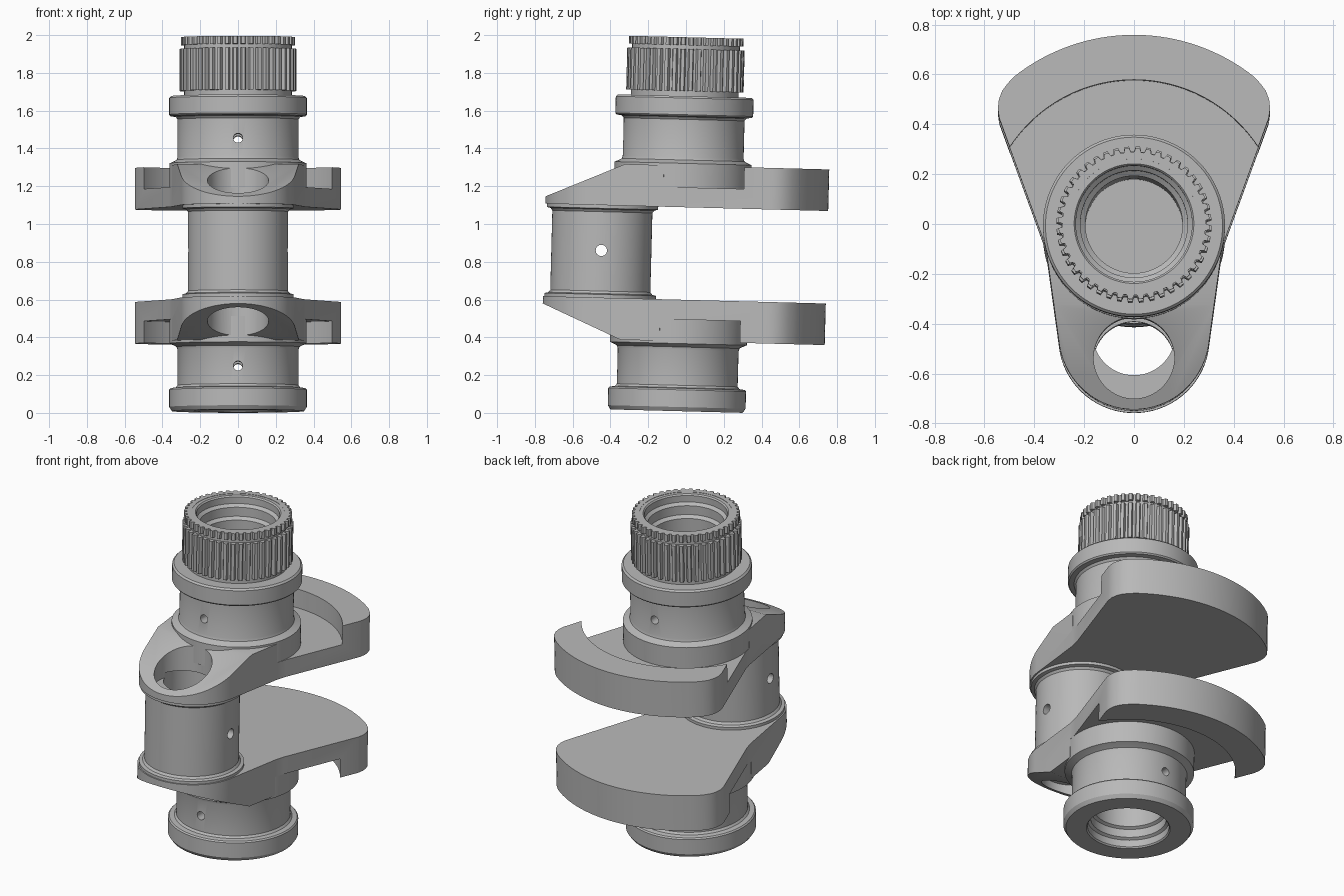
import bpy, bmesh, math
from mathutils import Matrix, Vector

if "Cube" in bpy.data.objects:
    bpy.data.objects.remove(bpy.data.objects["Cube"])

MID = 0.835          # mirror height between the two webs
PIN_Y = -0.42        # crankpin offset from the main axis
TILT = Matrix.Translation((0, -0.05, 0.0094)) @ Matrix.Rotation(-0.026, 4, 'X')

steel = bpy.data.materials.new("steel grey")
steel.diffuse_color = (0.48, 0.48, 0.48, 1)
steel.use_nodes = True
steel.node_tree.nodes["Principled BSDF"].inputs["Base Color"].default_value = steel.diffuse_color


def finish(name, bm):
    bmesh.ops.remove_doubles(bm, verts=bm.verts, dist=1e-5)
    bmesh.ops.recalc_face_normals(bm, faces=bm.faces)
    me = bpy.data.meshes.new(name)
    bm.to_mesh(me)
    bm.free()
    me.materials.append(steel)
    ob = bpy.data.objects.new(name, me)
    bpy.context.collection.objects.link(ob)
    return ob


def lathe(name, profile, y=0.0, n=96):
    """Revolve an (r, z) profile about a vertical axis; r = 0 ends close it."""
    bm = bmesh.new()
    rings = [[bm.verts.new((r * math.cos(math.tau * i / n),
                            y + r * math.sin(math.tau * i / n), z))
              for i in range(n)] for r, z in profile]
    pairs = list(zip(rings, rings[1:]))
    if profile[0][0] > 0:
        pairs.append((rings[-1], rings[0]))
    for a, b in pairs:
        for i in range(n):
            j = (i + 1) % n
            bm.faces.new((a[i], a[j], b[j], b[i]))
    return finish(name, bm)


def rod(name, r, z0, z1, y=0.0, n=64):
    return lathe(name, [(0, z0), (r, z0), (r, z1), (0, z1)], y, n)


def prism(name, pts, direction):
    """Extrude a closed 3D polygon along a direction."""
    bm = bmesh.new()
    f = bm.faces.new([bm.verts.new(p) for p in pts])
    top = bmesh.ops.extrude_face_region(bm, geom=[f])["geom"]
    bmesh.ops.translate(bm, vec=Vector(direction),
                        verts=[v for v in top if isinstance(v, bmesh.types.BMVert)])
    return finish(name, bm)


def cross_drill(name, r, z, y, axis):
    """Horizontal drill along x or y."""
    ob = rod(name, r, -1, 1, n=24)
    turn = Matrix.Rotation(math.pi / 2, 4, 'Y' if axis == 'x' else 'X')
    ob.data.transform(Matrix.Translation((0, y, z)) @ turn)
    return ob


def cut(ob, cutters):
    bpy.context.view_layer.objects.active = ob
    for c in cutters:
        m = ob.modifiers.new("cut", 'BOOLEAN')
        m.operation, m.solver, m.object = 'DIFFERENCE', 'EXACT', c
        bpy.ops.object.modifier_apply(modifier=m.name)
        bpy.data.objects.remove(c)


def mirrored(ob, name):
    new = ob.copy()
    new.data = ob.data.copy()
    new.name = name
    new.data.transform(Matrix.Translation((0, 0, 2 * MID)) @ Matrix.Diagonal((1, 1, -1, 1)))
    new.data.flip_normals()
    bpy.context.collection.objects.link(new)
    return new


def toothed_ring(name, r_root, r_tip, r_in, z0, z1, teeth=44):
    """Ring with trapezoid teeth on the outside."""
    bm = bmesh.new()
    outline = []
    for t in range(teeth):
        for frac, r in ((0, r_root), (0.3, r_root), (0.45, r_tip), (0.85, r_tip)):
            outline.append((math.tau * (t + frac) / teeth, r))
    loops = []
    for z, inner in ((z0, False), (z1, False), (z1, True), (z0, True)):
        loops.append([bm.verts.new(((r_in if inner else r) * math.cos(a),
                                    (r_in if inner else r) * math.sin(a), z))
                      for a, r in outline])
    n = len(outline)
    for k in range(4):
        a, b = loops[k], loops[(k + 1) % 4]
        for i in range(n):
            j = (i + 1) % n
            bm.faces.new((a[i], a[j], b[j], b[i]))
    return finish(name, bm)


# Web outline: counterweight arc, rounded corner, flank, pin end
half = [(0.775 * math.sin(a), 0.775 * math.cos(a))
        for a in [math.radians(d) for d in range(2, 39, 2)]]
half += [(0.507, 0.58), (0.529, 0.55), (0.542, 0.515), (0.546, 0.48), (0.54, 0.44),
         (0.365, -0.04), (0.35, -0.10)]
half += [(0.303 * math.cos(a), PIN_Y + 0.303 * math.sin(a))
         for a in [math.radians(d) for d in range(-10, -90, -5)]]
outline = ([(0, 0.775)] + half + [(0, PIN_Y - 0.303)]
           + [(-x, y) for x, y in reversed(half)])
upper_web = prism("upper_web", [(x, y, 1.08) for x, y in outline], (0, 0, 0.22))

# Web cuts: sloped nose, counterweight pocket, crankpin bore and its offset mouth
slope = 0.436
nose = prism("nose_cutter", [(-1, -0.30, 1.303), (-1, -0.90, 1.303 - slope * 0.6),
                             (-1, -0.90, 1.5), (-1, -0.30, 1.5)], (2, 0, 0))
arc = [math.radians(d) for d in range(-16, 197, 2)]
pocket = prism("pocket_cutter",
               [(0.595 * math.cos(a), 0.595 * math.sin(a), 1.185) for a in arc]
               + [(0.355 * math.cos(a), 0.355 * math.sin(a), 1.185) for a in reversed(arc)],
               (0, 0, 0.3))
cut(upper_web, [nose, pocket,
                rod("bore_cutter", 0.165, 1.0, 1.12, PIN_Y),
                rod("mouth_cutter", 0.162, 1.0, 1.5, PIN_Y - 0.098)])
lower_web = mirrored(upper_web, "lower_web")

# Hollow crankpin with end collars and oil hole
lo, hi = 2 * MID - 1.09, 1.09
crankpin = lathe("crankpin", [
    (0.165, lo), (0.295, lo), (0.295, 0.607), (0.275, 0.612), (0.265, 0.625),
    (0.265, 1.045), (0.275, 1.058), (0.295, 1.063), (0.295, hi), (0.165, hi)], PIN_Y)
cut(crankpin, [cross_drill("pin_oil_drill", 0.03, 0.84, PIN_Y, 'x')])

# Upper journal: collar, bearing face, flange, neck and stepped blind bore
upper_journal = lathe("upper_journal", [
    (0, 1.175), (0.363, 1.175), (0.363, 1.312), (0.34, 1.322), (0.325, 1.33), (0.32, 1.345),
    (0.32, 1.545), (0.33, 1.558), (0.358, 1.562), (0.365, 1.57), (0.365, 1.658),
    (0.355, 1.668), (0.285, 1.668), (0.285, 1.978), (0.24, 1.978), (0.233, 1.97),
    (0.233, 1.93), (0.215, 1.915), (0.215, 1.86), (0.195, 1.845), (0.195, 1.305), (0, 1.305)])
cut(upper_journal, [cross_drill("upper_oil_drill", 0.025, 1.438, 0, 'y')])

# Lower journal: same idea ending in the bottom flange
lower_journal = lathe("lower_journal", [
    (0, 0.495), (0.363, 0.495), (0.363, 0.358), (0.34, 0.348), (0.325, 0.34), (0.32, 0.325),
    (0.32, 0.137), (0.33, 0.125), (0.358, 0.121), (0.365, 0.113), (0.365, 0.022),
    (0.35, 0.0), (0.235, 0.0), (0.228, 0.008), (0.228, 0.05), (0.212, 0.06),
    (0.212, 0.11), (0.195, 0.12), (0.195, 0.365), (0, 0.365)])
cut(lower_journal, [cross_drill("lower_oil_drill", 0.025, 0.232, 0, 'y')])

# Drive splines and the narrow toothed ring on top
spline = toothed_ring("drive_spline", 0.291, 0.311, 0.26, 1.695, 1.918)
spline_ring = toothed_ring("spline_end_ring", 0.287, 0.303, 0.26, 1.938, 1.98)

# Shade and lean the whole shaft slightly
for ob in (upper_web, lower_web, crankpin, upper_journal, lower_journal, spline, spline_ring):
    bpy.ops.object.select_all(action='DESELECT')
    ob.select_set(True)
    bpy.context.view_layer.objects.active = ob
    ob.data.transform(TILT)
    bpy.ops.object.shade_smooth_by_angle(angle=math.radians(25))
